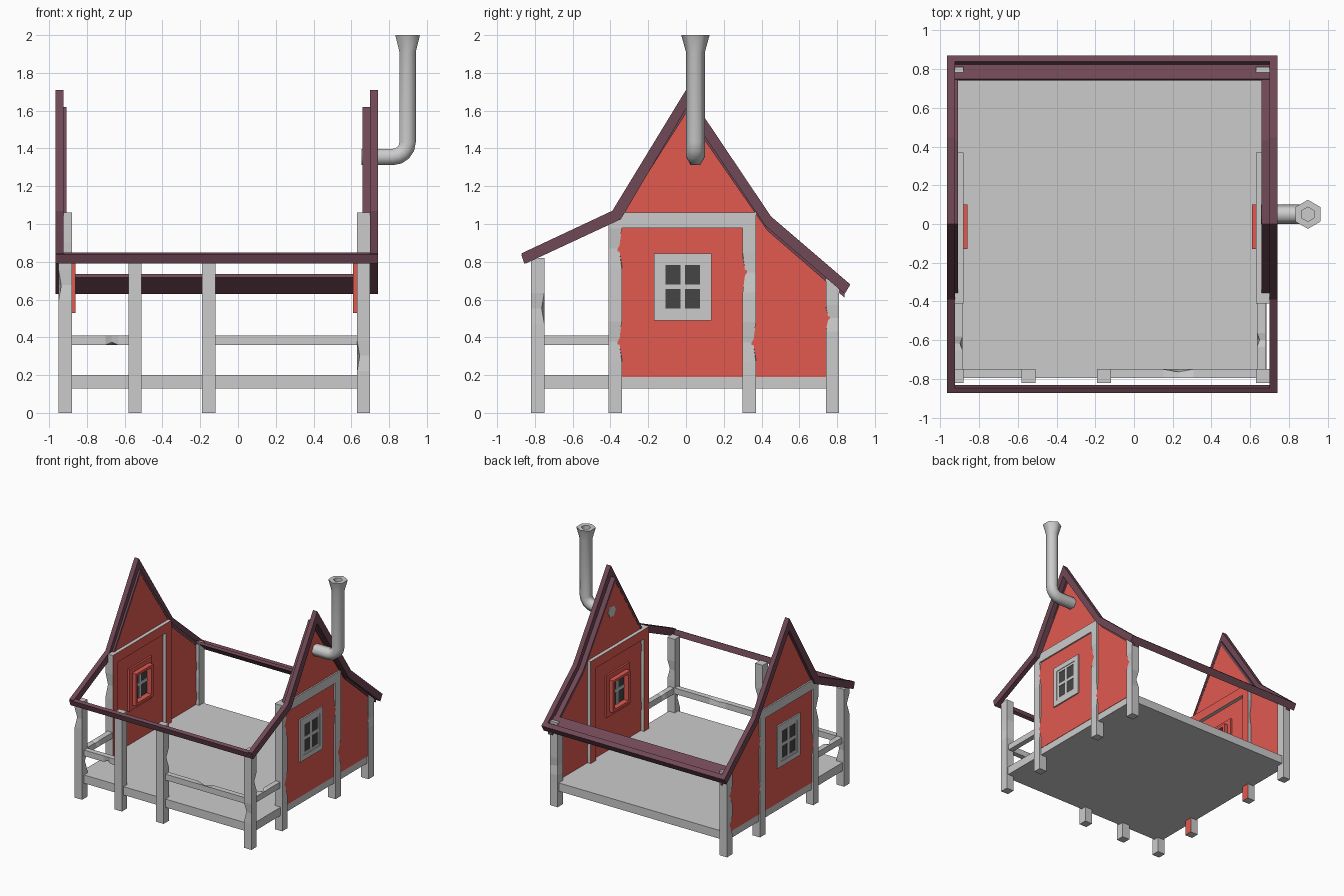
import bpy, bmesh, math, random
from mathutils import Vector

if "Cube" in bpy.data.objects:
    bpy.data.objects.remove(bpy.data.objects["Cube"])

random.seed(4)


def material(name, rgb):
    m = bpy.data.materials.new(name)
    m.diffuse_color = (*rgb, 1)
    m.use_nodes = True
    m.node_tree.nodes["Principled BSDF"].inputs["Base Color"].default_value = m.diffuse_color
    return m


RED = material("red_paint", (0.75, 0.10, 0.08))
ROOF = material("roof_plum", (0.16, 0.065, 0.09))
GLASS = material("dark_glass", (0.06, 0.06, 0.06))
GREY = material("grey_wood", (0.8, 0.8, 0.8))


def finish(name, bm, *mats):
    bmesh.ops.recalc_face_normals(bm, faces=bm.faces)
    me = bpy.data.meshes.new(name)
    bm.to_mesh(me)
    bm.free()
    ob = bpy.data.objects.new(name, me)
    bpy.context.collection.objects.link(ob)
    for m in mats:
        me.materials.append(m)
    return ob


def prism(name, profile, x0, x1, *mats):
    """Side-view (y, z) outline extruded along x."""
    bm = bmesh.new()
    a, b = ([bm.verts.new((x, y, z)) for y, z in profile] for x in (x0, x1))
    bm.faces.new(a)
    bm.faces.new(b[::-1])
    n = len(a)
    for i in range(n):
        bm.faces.new((a[i], a[(i + 1) % n], b[(i + 1) % n], b[i]))
    return finish(name, bm, *mats)


def boxes(name, spans, *mats):
    """One object from boxes given as (x0, x1, y0, y1, z0, z1)."""
    bm = bmesh.new()
    for x0, x1, y0, y1, z0, z1 in spans:
        vs = bmesh.ops.create_cube(bm, size=1)["verts"]
        bmesh.ops.scale(bm, verts=vs, vec=(abs(x1 - x0), y1 - y0, z1 - z0))
        bmesh.ops.translate(bm, verts=vs, vec=((x0 + x1) / 2, (y0 + y1) / 2, (z0 + z1) / 2))
    return finish(name, bm, *mats)


def beam(name, lo, hi, axis, chips=2, red_dir=0):
    """Timber with chipped corners; the face toward red_dir on x is painted red."""
    u, v = [i for i in range(3) if i != axis]
    corners = [(0, 0), (1, 0), (1, 1), (0, 1)]
    usable = [c for c in range(4) if axis == 1 or red_dir == 0 or corners[c][0] != (red_dir > 0)]
    stops = [0.0]
    for k in range(chips):
        mid = 0.25 + (k + random.uniform(0.2, 0.8)) * 0.65 / chips
        stops += [mid - 0.1, mid, mid + 0.1]
    stops.append(1.0)
    bm = bmesh.new()
    rings = []
    for i, t in enumerate(stops):
        chip = random.choice(usable) if i % 3 == 2 else -1
        ring = []
        for c, (cu, cv) in enumerate(corners):
            p = [0, 0, 0]
            p[axis] = lo[axis] + (hi[axis] - lo[axis]) * t
            p[u], p[v] = (lo[u], hi[u])[cu], (lo[v], hi[v])[cv]
            if c == chip:
                p[u] += 0.014 * (1 - 2 * cu)
                p[v] += 0.014 * (1 - 2 * cv)
            ring.append(bm.verts.new(p))
        rings.append(ring)
    for a, b in zip(rings, rings[1:]):
        for i in range(4):
            j = (i + 1) % 4
            bm.faces.new((a[i], a[j], b[j], b[i]))
    bm.faces.new(rings[0])
    bm.faces.new(rings[-1])
    ob = finish(name, bm, GREY, RED)
    for f in ob.data.polygons:
        if f.normal.x * red_dir > 0.9:
            f.material_index = 1
    return ob


def frame(x0, x1, y0, y1, z0, z1, w):
    return [(x0, x1, y0, y0 + w, z0, z1), (x0, x1, y1 - w, y1, z0, z1),
            (x0, x1, y0 + w, y1 - w, z0, z0 + w), (x0, x1, y0 + w, y1 - w, z1 - w, z1)]


# Floor
boxes("floor", [(-0.935, 0.685, -0.795, 0.795, 0.13, 0.20)])

# Front porch posts and rail
for i, x in enumerate((-0.58, -0.19)):
    beam(f"porch_post_{i}", (x, -0.82, 0), (x + 0.07, -0.75, 0.82), 2)
for i, (x0, x1) in enumerate(((-0.89, -0.57), (-0.13, 0.64))):
    beam(f"front_rail_{i}", (x0, -0.795, 0.36), (x1, -0.75, 0.41), 0, 1)

wall = [(-0.37, 0.19), (0.77, 0.19), (0.77, 0.68), (0.44, 0.97), (0, 1.60), (-0.36, 1.03)]
rake = [(-0.87, 0.845), (-0.39, 1.07), (0, 1.71), (0.45, 1.04), (0.87, 0.68),
        (0.84, 0.63), (0.42, 0.99), (0, 1.61), (-0.345, 1.025), (-0.85, 0.79)]
trim_line = [(-0.37, 1.04), (0, 1.62), (0.43, 1.0), (0.84, 0.645)]
trim = trim_line + [(y, z - 0.035) for y, z in trim_line[::-1]]

# Two side walls, the left one mirrored about the house middle
for side, s in (("right", 1), ("left", -1)):
    def X(x):
        return x if s > 0 else -0.25 - x

    px = sorted((X(0.63), X(0.70)))
    prism(f"{side}_wall", wall, X(0.66), X(0.688), RED)

    # Corner and wall posts
    for part, y, top, inner in (("front_post", -0.82, 0.82, 0), ("door_post", -0.41, 1.06, -s),
                                ("wall_post", 0.30, 1.06, -s), ("back_post", 0.74, 0.71, 0)):
        beam(f"{side}_{part}", (px[0], y, 0), (px[1], y + 0.07, top), 2, 2, inner)
    beam(f"{side}_top_beam", (px[0], -0.34, 0.98), (px[1], 0.30, 1.06), 1, 0, -s)
    rx = sorted((X(0.635), X(0.68)))
    beam(f"{side}_rail", (rx[0], -0.76, 0.36), (rx[1], -0.40, 0.41), 1, 1)

    # Window, outside and inside
    a, b = X(0.675), X(0.70)
    boxes(f"{side}_window_frame", frame(a, b, -0.17, 0.135, 0.49, 0.845, 0.042), GREY)
    b = X(0.695)
    boxes(f"{side}_window_sash", frame(a, b, -0.13, 0.095, 0.53, 0.805, 0.022)
          + [(a, b, -0.03, -0.005, 0.55, 0.785), (a, b, -0.11, 0.075, 0.656, 0.68)], GREY)
    boxes(f"{side}_window_glass", [(X(0.656), X(0.691), -0.12, 0.085, 0.54, 0.795)], GLASS)
    boxes(f"{side}_window_inner_frame", frame(X(0.61), X(0.665), -0.13, 0.10, 0.53, 0.80, 0.022), RED)
    boxes(f"{side}_window_inner_trim", frame(X(0.645), X(0.665), -0.17, 0.135, 0.49, 0.845, 0.042), RED)
    a, b = X(0.648), X(0.662)
    boxes(f"{side}_window_inner_bars", [(a, b, -0.03, -0.005, 0.55, 0.785),
                                        (a, b, -0.11, 0.08, 0.656, 0.68)], GREY)

    # Roof edge boards
    x0, x1 = (0.70, 0.74) if s > 0 else (-0.965, -0.925)
    prism(f"{side}_roof_edge", rake, x0, x1, ROOF)
    x0, x1 = (0.658, 0.70) if s > 0 else (-0.926, -0.908)
    prism(f"{side}_gable_trim", trim, x0, x1, ROOF)

# Eaves joining both roof edges
prism("front_eave", [(-0.872, 0.838), (-0.856, 0.79), (-0.832, 0.802), (-0.848, 0.85)], -0.965, 0.74, ROOF)
prism("back_eave_plank", [(0.84, 0.63), (0.74, 0.716), (0.75, 0.735), (0.855, 0.655)], -0.965, 0.74, ROOF)
prism("back_eave_lip", [(0.84, 0.63), (0.81, 0.657), (0.84, 0.705), (0.87, 0.68)], -0.965, 0.74, ROOF)

# Six-sided stove pipe: (x, z, tilt of ring axis from +x, radius)
stations = [(0.655, 1.355, 0, 0.05), (0.82, 1.355, 0, 0.05)]
for k in range(1, 5):
    t = math.radians(22.5 * k)
    stations.append((0.82 + 0.078 * math.sin(t), 1.433 - 0.078 * math.cos(t), t, 0.05))
up = math.pi / 2
stations += [(0.898, 1.91, up, 0.05), (0.898, 2.0, up, 0.075), (0.898, 2.0, up, 0.037), (0.898, 1.90, up, 0.037)]
bm = bmesh.new()
rings = []
for x, z, t, r in stations:
    side, out = Vector((0, 1, 0)), Vector((-math.sin(t), 0, math.cos(t)))
    rings.append([bm.verts.new(Vector((x, 0.05, z)) + r * (math.cos(q) * side + math.sin(q) * out))
                  for q in (math.pi / 3 * i for i in range(6))])
for a, b in zip(rings, rings[1:]):
    for i in range(6):
        bm.faces.new((a[i], a[(i + 1) % 6], b[(i + 1) % 6], b[i]))
bm.faces.new(rings[0])
bm.faces.new(rings[-1])
pipe = finish("stove_pipe", bm)
bpy.context.view_layer.objects.active = pipe
pipe.select_set(True)
bpy.ops.object.shade_smooth_by_angle(angle=math.radians(61))
